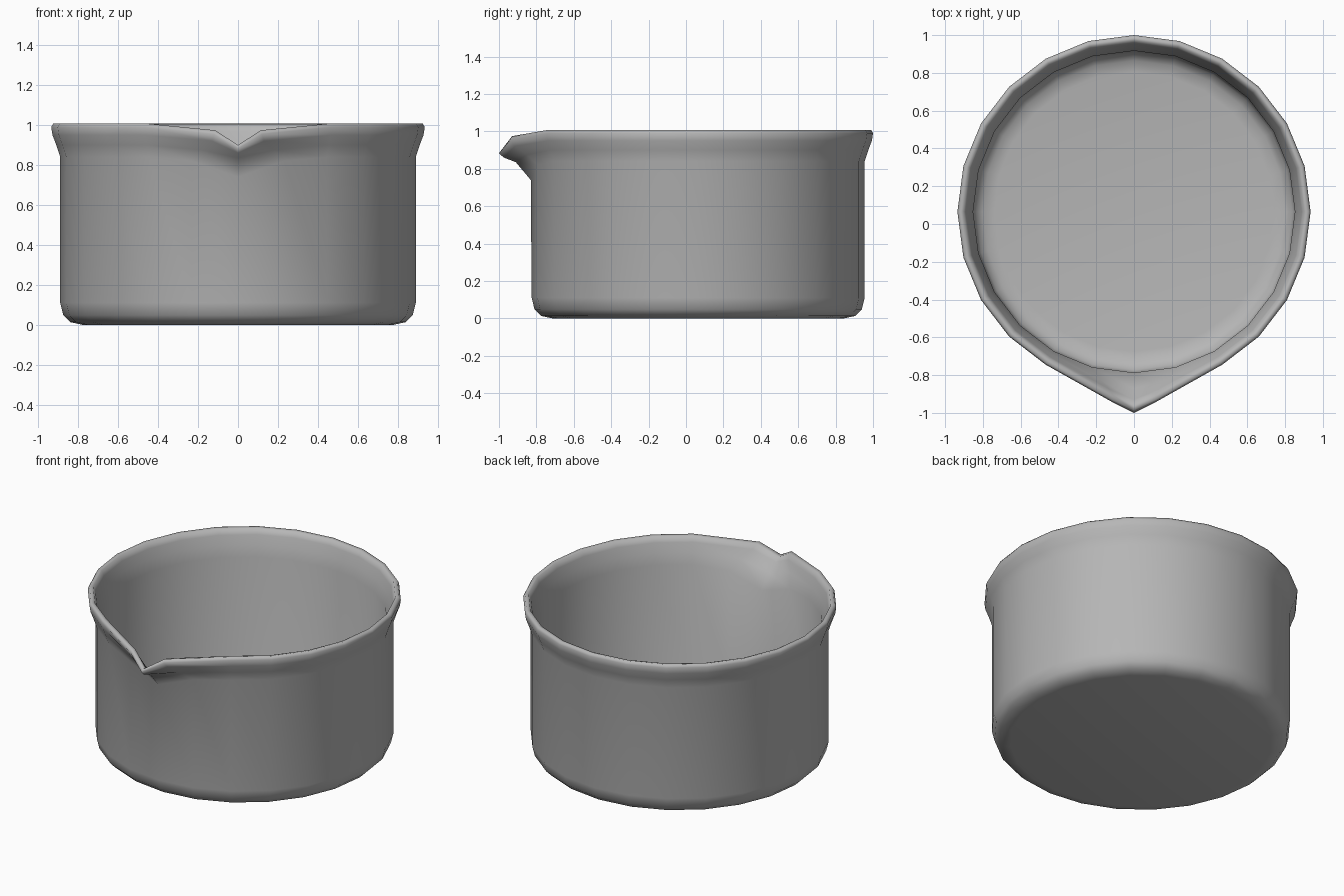
import bpy, bmesh, math

if "Cube" in bpy.data.objects:
    bpy.data.objects.remove(bpy.data.objects["Cube"])

SIDES = 24
CY = 0.065          # centre of the round body; the spout reaches further forward

# Profile from outer base, over the rim, to inner floor: (radius, height)
# Flare and rim rings add the spout tip (y, z) and the spout shoulder (x, y, z)
profile = [
    (0.78, 0.0), (0.84, 0.013), (0.875, 0.048), (0.89, 0.11),
    (0.89, 0.84, (-0.83, 0.74), (0.23, -0.795, 0.82)),
    (0.91, 0.90, (-0.91, 0.835), (0.18, -0.85, 0.875)),
    (0.929, 0.95, (-0.975, 0.86), (0.13, -0.915, 0.92)),
    (0.935, 0.99, (-1.0, 0.883), (0.12, -0.94, 0.955)),
    (0.925, 1.008, (-0.985, 0.90), (0.115, -0.93, 0.974)),
    (0.902, 1.004, (-0.957, 0.895), (0.115, -0.902, 0.969)),
    (0.888, 0.97, (-0.93, 0.872), (0.13, -0.875, 0.942)),
    (0.872, 0.91, (-0.87, 0.825), (0.18, -0.825, 0.885)),
    (0.852, 0.84, (-0.787, 0.74), (0.221, -0.758, 0.82)),
    (0.852, 0.12), (0.838, 0.08), (0.80, 0.05), (0.74, 0.04),
]


def ring(bm, r, z, tip=None, shoulder=None):
    """One ring of the pot, pulled into the spout at the front if asked."""
    verts = []
    for k in range(SIDES):
        a = 2 * math.pi * k / SIDES
        co = (r * math.sin(a), CY + r * math.cos(a), z)
        if tip and k == SIDES // 2:
            co = (0, *tip)
        elif shoulder and abs(k - SIDES // 2) == 1:
            side = 1 if k < SIDES // 2 else -1
            co = (side * shoulder[0], *shoulder[1:])
        verts.append(bm.verts.new(co))
    return verts


# Pot body with rolled rim and pouring spout
bm = bmesh.new()
rings = [ring(bm, *p) for p in profile]
for lo, hi in zip(rings, rings[1:]):
    for i in range(SIDES):
        j = (i + 1) % SIDES
        bm.faces.new((lo[i], lo[j], hi[j], hi[i]))
# Outer base and inner floor
bm.faces.new(rings[0])
bm.faces.new(rings[-1])
bmesh.ops.recalc_face_normals(bm, faces=bm.faces)

mesh = bpy.data.meshes.new("pouring_bowl")
bm.to_mesh(mesh)
bm.free()
bowl = bpy.data.objects.new("pouring_bowl", mesh)
bpy.context.collection.objects.link(bowl)

# Dark grey glaze
glaze = bpy.data.materials.new("dark_grey")
glaze.diffuse_color = (0.47, 0.47, 0.47, 1)
glaze.use_nodes = True
glaze.node_tree.nodes["Principled BSDF"].inputs["Base Color"].default_value = glaze.diffuse_color
mesh.materials.append(glaze)

# Smooth shading
bpy.context.view_layer.objects.active = bowl
bowl.select_set(True)
bpy.ops.object.shade_smooth_by_angle(angle=math.radians(75))
